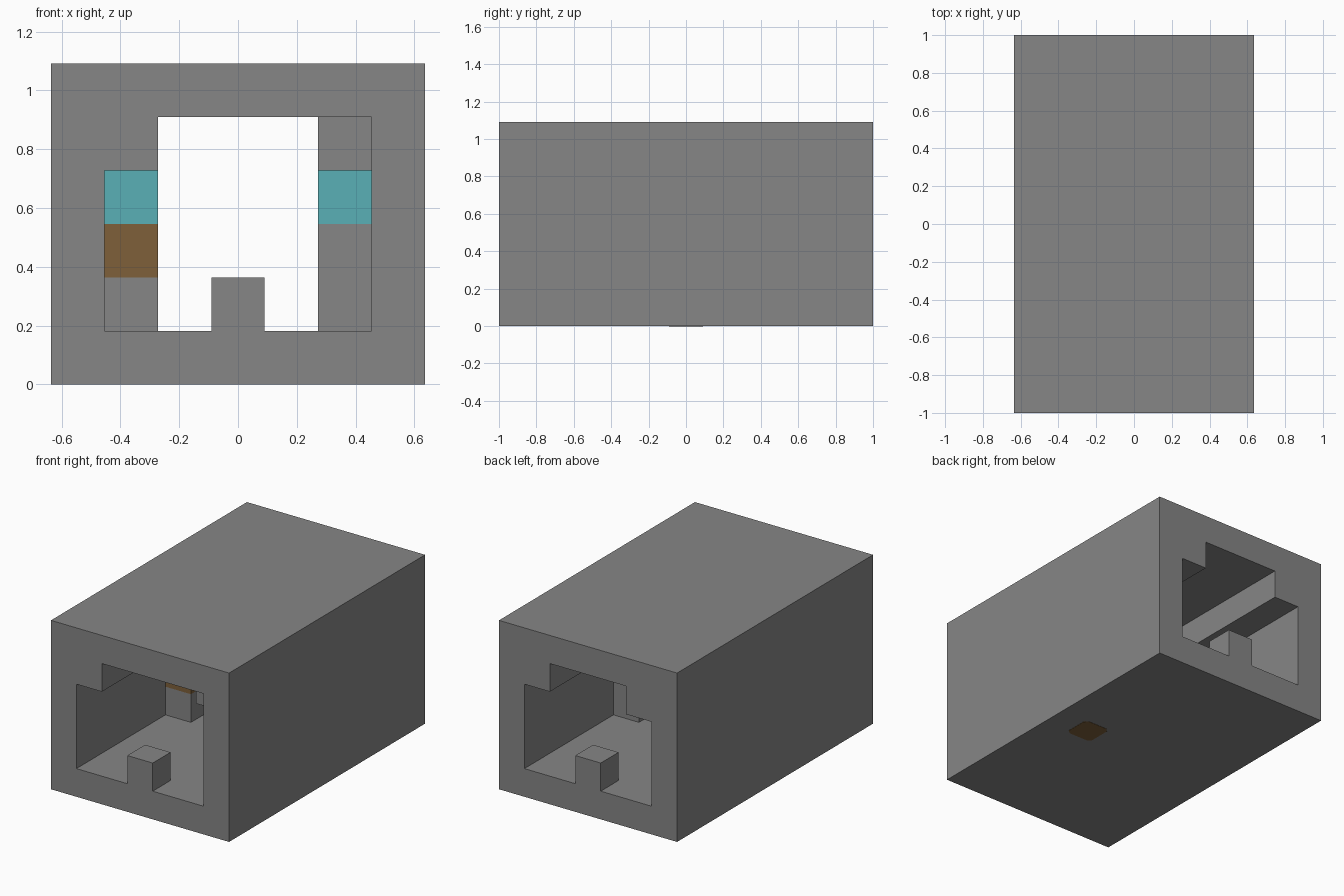
import bpy
import bmesh
from mathutils import Vector

if "Cube" in bpy.data.objects:
    bpy.data.objects.remove(bpy.data.objects["Cube"], do_unlink=True)

U = 2 / 11  # one block


def material(name, rgb):
    mat = bpy.data.materials.new(name)
    mat.use_nodes = True
    color = (*rgb, 1)
    mat.diffuse_color = color
    mat.node_tree.nodes["Principled BSDF"].inputs["Base Color"].default_value = color
    return mat


grey = material("stone grey", (0.24, 0.24, 0.24))
cyan = material("pale cyan", (0.10, 0.435, 0.465))
brown = material("wood brown", (0.21, 0.117, 0.042))


def box(name, mat, x, y, z):
    """Box between pairs of limits, given in blocks."""
    lo, hi = (Vector(p) * U for p in zip(x, y, z))
    bm = bmesh.new()
    bmesh.ops.create_cube(bm, size=1)
    for v in bm.verts:
        v.co = [(lo[i] + hi[i]) / 2 + v.co[i] * (hi[i] - lo[i]) for i in range(3)]
    mesh = bpy.data.meshes.new(name)
    bm.to_mesh(mesh)
    bm.free()
    mesh.materials.append(mat)
    obj = bpy.data.objects.new(name, mesh)
    bpy.context.collection.objects.link(obj)
    return obj


def combine(target, tool, operation):
    """Apply a boolean and remove the helper."""
    tool.hide_render = True
    mod = target.modifiers.new("shape", "BOOLEAN")
    mod.operation = operation
    mod.solver = "EXACT"
    mod.object = tool
    bpy.context.view_layer.objects.active = target
    bpy.ops.object.modifier_apply(modifier=mod.name)
    bpy.data.objects.remove(tool, do_unlink=True)


# Shell with a tunnel that narrows below the roof
shell = box("tunnel_shell", grey, (-3.5, 3.5), (-5.5, 5.5), (0, 6))
combine(shell, box("wide_cutter", grey, (-2.5, 2.5), (-6, 6), (1, 4)), "DIFFERENCE")
combine(shell, box("upper_cutter", grey, (-1.5, 1.5), (-6, 6), (3.5, 5)), "DIFFERENCE")
combine(shell, box("corner_cutter", grey, (1, 2.5), (-6, -4.5), (3.5, 5)), "DIFFERENCE")

# Floor stop at each end
for y in (-5.5, 4.5):
    combine(shell, box("stop", grey, (-0.5, 0.5), (y, y + 1), (0.5, 2)), "UNION")

# Stacked columns against both walls at mid length
for side, x, foot_top in (("right", -2.5, 2), ("left", 1.5, 3)):
    span, mid = (x, x + 1), (-0.5, 0.5)
    box(side + "_column_foot", grey, span, mid, (1, foot_top))
    if foot_top < 3:
        box(side + "_column_wood", brown, span, mid, (foot_top, 3))
    box(side + "_column_glass", cyan, span, mid, (3, 4))

# Thin wooden plate with clipped corners underneath
plate = box("underside_plate", brown, (1.5, 2.5), (-0.5, 0.5), (-0.008, 0.02))
bm = bmesh.new()
bm.from_mesh(plate.data)
uprights = [e for e in bm.edges
            if abs(e.verts[0].co.x - e.verts[1].co.x) + abs(e.verts[0].co.y - e.verts[1].co.y) < 0.001]
bmesh.ops.bevel(bm, geom=uprights, offset=0.12 * U, segments=1, affect="EDGES")
bm.to_mesh(plate.data)
bm.free()
